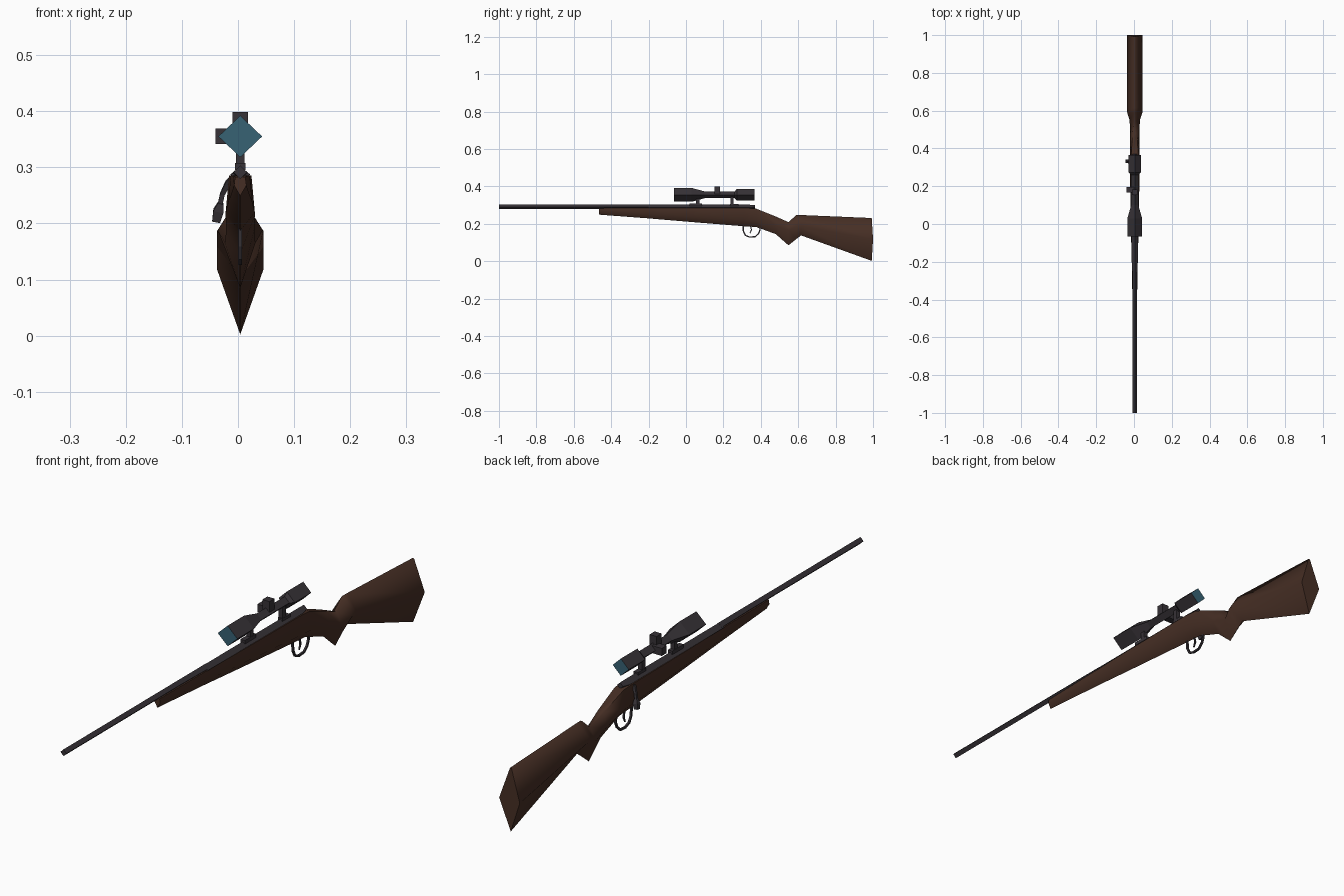
import bpy, bmesh, math
from mathutils import Vector

if "Cube" in bpy.data.objects:
    bpy.data.objects.remove(bpy.data.objects["Cube"])

CX = 0.004  # the body sits slightly off centre because of the bolt handle


def material(name, rgb):
    m = bpy.data.materials.new(name)
    m.diffuse_color = (*rgb, 1)
    m.use_nodes = True
    m.node_tree.nodes["Principled BSDF"].inputs["Base Color"].default_value = m.diffuse_color
    return m


WOOD = material("dark_wood", (0.062, 0.028, 0.018))
METAL = material("dark_metal", (0.038, 0.032, 0.038))
GLASS = material("teal_glass", (0.038, 0.122, 0.175))


def loft(name, rings, mats, smooth=None, glass_ends=False):
    """Skin a list of equal-length point rings and cap both ends."""
    bm = bmesh.new()
    vr = [[bm.verts.new(p) for p in ring] for ring in rings]
    n = len(vr[0])
    for a, b in zip(vr, vr[1:]):
        for i in range(n):
            bm.faces.new((a[i], a[(i + 1) % n], b[(i + 1) % n], b[i]))
    for ring in (vr[0], vr[-1]):
        f = bm.faces.new(ring)
        f.material_index = 1 if glass_ends else 0
    bmesh.ops.recalc_face_normals(bm, faces=bm.faces)
    me = bpy.data.meshes.new(name)
    bm.to_mesh(me)
    bm.free()
    for m in mats:
        me.materials.append(m)
    ob = bpy.data.objects.new(name, me)
    bpy.context.collection.objects.link(ob)
    if smooth:
        bpy.ops.object.select_all(action='DESELECT')
        ob.select_set(True)
        bpy.context.view_layer.objects.active = ob
        bpy.ops.object.shade_smooth_by_angle(angle=math.radians(smooth))
    return ob


def diamond_tube(name, stations, mats=(METAL,), **kw):
    """Four-sided tube along y; stations are (y, z, half width, half height)."""
    rings = [[(CX, y, z + h), (CX + w, y, z), (CX, y, z - h), (CX - w, y, z)]
             for y, z, w, h in stations]
    return loft(name, rings, mats, **kw)


def rod(name, path, radii, sides=4):
    """Bent rod through a list of points."""
    pts = [Vector(p) for p in path]
    rings = []
    for i, p in enumerate(pts):
        t = (pts[min(i + 1, len(pts) - 1)] - pts[max(i - 1, 0)]).normalized()
        ref = Vector((1, 0, 0)) if abs(t.x) < 0.8 else Vector((0, 1, 0))
        u = t.cross(ref).normalized()
        v = t.cross(u)
        rings.append([p + radii[i] * (u * math.cos(a) + v * math.sin(a))
                      for a in (2 * math.pi * (k + .5) / sides for k in range(sides))])
    return loft(name, rings, (METAL,))


def box(name, x, y, z):
    rings = [[(x[0], v, z[0]), (x[1], v, z[0]), (x[1], v, z[1]), (x[0], v, z[1])]
             for v in y]
    return loft(name, rings, (METAL,))


# Stock: (y, top z, top half width, side z, side half width, bottom z)
stock = [(-.465, .283, .009, .268, .011, .249), (-.2, .285, .013, .252, .016, .229),
         (0, .285, .017, .24, .021, .212), (.31, .285, .020, .22, .026, .187),
         (.375, .281, .018, .215, .026, .183), (.48, .239, .012, .19, .025, .145),
         (.548, .209, .005, .165, .027, .085), (.59, .247, .003, .188, .040, .119),
         (.615, .247, .003, .187, .041, .138), (.993, .231, .003, .117, .041, .002)]
rings = []
for y, zt, wt, zs, ws, zb in stock:
    rings.append([(CX + wt, y, zt), (CX + ws, y + (.007 if y > .9 else 0), zs), (CX, y, zb),
                  (CX - ws, y + (.007 if y > .9 else 0), zs), (CX - wt, y, zt)])
loft("stock", rings, (WOOD,), smooth=75)

# Barrel and receiver
diamond_tube("barrel", [(-1, .291, .012, .012), (-.35, .291, .012, .012),
                        (-.19, .290, .014, .013)])
diamond_tube("receiver", [(-.2, .287, .017, .015), (.34, .287, .018, .015),
                          (.37, .290, .012, .011)])

# Scope: wide front bell, thin tube, rear eyepiece, glass on both ends
diamond_tube("scope", [(-.065, .355, .039, .037), (.03, .355, .039, .037),
                       (.10, .355, .019, .018), (.26, .355, .019, .018),
                       (.272, .355, .032, .031), (.366, .355, .032, .031)],
             (METAL, GLASS), glass_ends=True)

# Scope turrets
box("top_turret", (CX - .014, CX + .014), (.153, .182), (.36, .399))
box("side_turret", (-.040, CX), (.167, .195), (.342, .369))

# Scope mounts with their bases
for label, y in (("front", .062), ("rear", .246)):
    box(label + "_mount", (CX - .008, CX + .008), (y - .009, y + .009), (.295, .348))
box("front_mount_base", (CX - .009, CX + .009), (.02, .085), (.295, .308))
box("rear_mount_base", (CX - .009, CX + .009), (.235, .28), (.295, .305))

# Bolt handle and knob
rod("bolt_handle", [(CX - .01, .315, .283), (-.018, .32, .272), (-.028, .326, .252),
                    (-.033, .33, .228)], [.007, .007, .006, .006])
rod("bolt_knob", [(-.031, .328, .236), (-.035, .332, .222), (-.039, .335, .203)],
    [.007, .013, .010])

# Trigger guard and trigger
guard = [(.305, .195), (.307, .16), (.318, .138), (.34, .129), (.37, .131),
         (.388, .148), (.396, .168), (.393, .192)]
rod("trigger_guard", [(CX, y, z) for y, z in guard], [.005] * len(guard))
rod("trigger", [(CX, .345, .19), (CX, .350, .168), (CX, .342, .15)], [.004, .004, .003])
